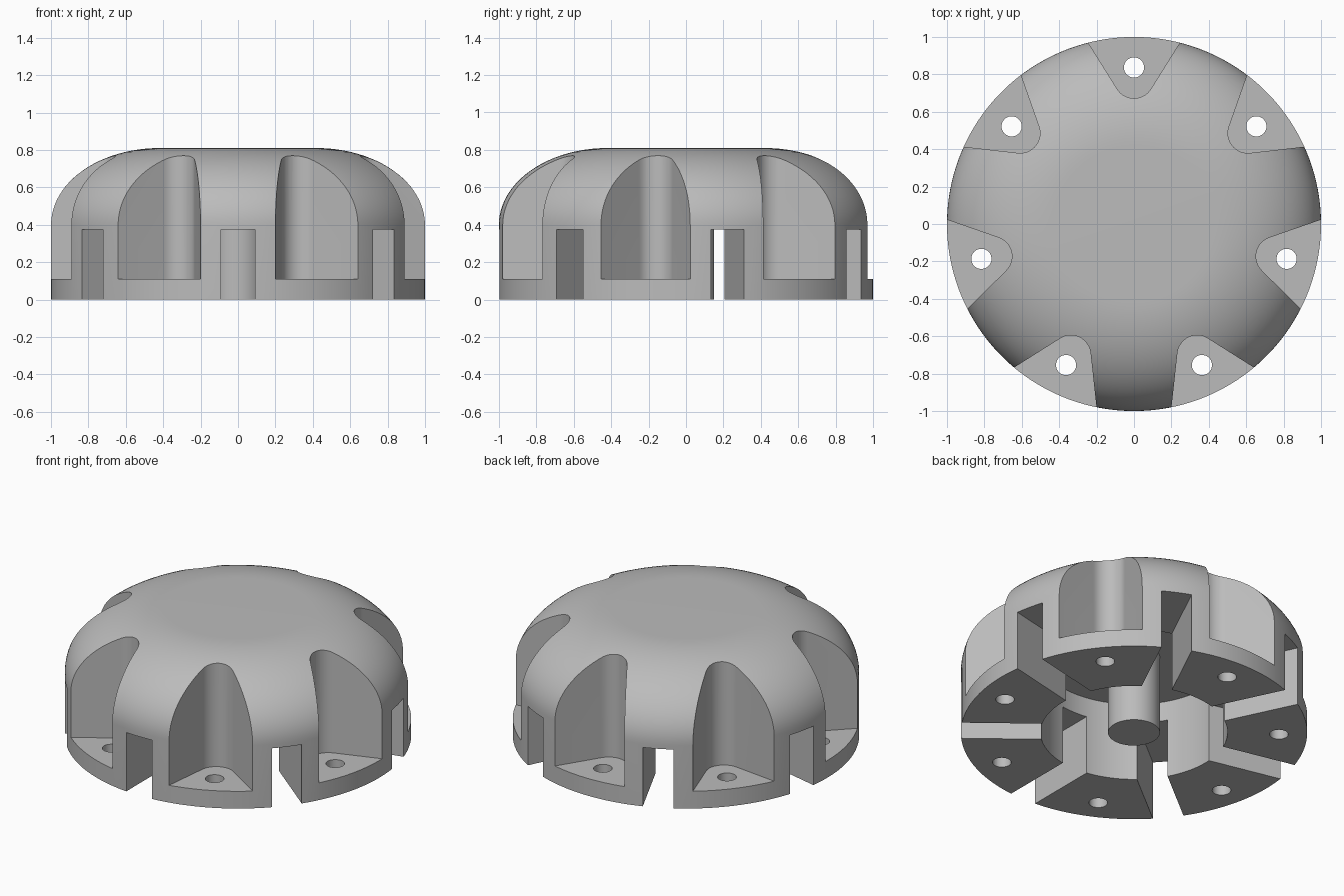
import bpy, bmesh, math
from mathutils import Matrix

old = bpy.data.objects.get("Cube")
if old:
    bpy.data.objects.remove(old, do_unlink=True)

COUNT = 7
SEGMENTS = 140
STEP = math.tau / COUNT

grey = bpy.data.materials.new("plain_grey")
grey.use_nodes = True
colour = (0.5, 0.5, 0.5, 1)
grey.diffuse_color = colour
grey.node_tree.nodes["Principled BSDF"].inputs["Base Color"].default_value = colour


def finish(name, bm):
    bmesh.ops.recalc_face_normals(bm, faces=bm.faces[:])
    mesh = bpy.data.meshes.new(name)
    bm.to_mesh(mesh)
    bm.free()
    mesh.materials.append(grey)
    obj = bpy.data.objects.new(name, mesh)
    bpy.context.collection.objects.link(obj)
    return obj


def revolve(name, profile, closed=False):
    """Spin (radius, height) points around z; open ends are capped flat."""
    bm = bmesh.new()
    rings = []
    for i in range(SEGMENTS):
        a = math.tau * i / SEGMENTS
        rings.append([bm.verts.new((r * math.cos(a), r * math.sin(a), z)) for r, z in profile])
    n = len(profile)
    for i in range(SEGMENTS):
        a, b = rings[i], rings[(i + 1) % SEGMENTS]
        for j in range(n if closed else n - 1):
            k = (j + 1) % n
            bm.faces.new((a[j], b[j], b[k], a[k]))
    if not closed:
        for j in (0, n - 1):
            bm.faces.new([ring[j] for ring in rings])
    return finish(name, bm)


def radial_prisms(name, outline, low, high, start):
    """Extrude a flat outline (pointing along +x) and repeat it around z."""
    bm = bmesh.new()
    for i in range(COUNT):
        turn = Matrix.Rotation(start + i * STEP, 4, "Z")
        bottom = [bm.verts.new(turn @ Matrix.Translation((x, y, low)).translation) for x, y in outline]
        top = [bm.verts.new(turn @ Matrix.Translation((x, y, high)).translation) for x, y in outline]
        bm.faces.new(bottom)
        bm.faces.new(top)
        for j in range(len(outline)):
            k = (j + 1) % len(outline)
            bm.faces.new((bottom[j], bottom[k], top[k], top[j]))
    return finish(name, bm)


# Domed body: straight side wall, elliptical shoulder, flat crown
SHOULDER, HEIGHT, CROWN = 0.4, 0.81, 0.42
profile = [(1, 0)]
for i in range(25):
    t = math.pi / 2 * i / 24
    profile.append((CROWN + (1 - CROWN) * math.cos(t),
                    SHOULDER + (HEIGHT - SHOULDER) * math.sin(t)))
body = revolve("domed_body", profile)

# Underside ring cavity, leaving the centre post
cavity = revolve("ring_cavity_cutter",
                 [(0.15, -0.1), (0.54, -0.1), (0.54, 0.5), (0.15, 0.5)], closed=True)

# Wedge pockets with a rounded inner tip
half, tip, mid = math.radians(32), 0.106, 0.778
spread = math.pi / 2 - half
outline = []
for i in range(17):
    a = math.pi - spread + 2 * spread * i / 16
    outline.append((mid + tip * math.cos(a), tip * math.sin(a)))
reach = 0.6
x0, y0 = outline[-1]
far = (x0 + reach * math.cos(half), y0 - reach * math.sin(half))
outline += [far, (far[0], -far[1])]
pockets = radial_prisms("pocket_cutter", outline, 0.11, 1.2, math.pi / 2)

# Bolt holes through the pocket floors
circle = [(0.837 + 0.054 * math.cos(math.tau * i / 32), 0.054 * math.sin(math.tau * i / 32))
          for i in range(32)]
holes = radial_prisms("bolt_hole_cutter", circle, -0.1, 0.3, math.pi / 2)

# Straight slots between the pockets
bar = [(0.4, -0.09), (1.2, -0.09), (1.2, 0.09), (0.4, 0.09)]
slots = radial_prisms("slot_cutter", bar, -0.1, 0.375, -math.pi / 2)

# Carve the body
bpy.ops.object.select_all(action="DESELECT")
bpy.context.view_layer.objects.active = body
body.select_set(True)
for cutter in (cavity, pockets, holes, slots):
    cutter.hide_render = True
    cut = body.modifiers.new(cutter.name, "BOOLEAN")
    cut.operation = "DIFFERENCE"
    cut.solver = "EXACT"
    cut.object = cutter
    bpy.ops.object.modifier_apply(modifier=cut.name)
    bpy.data.objects.remove(cutter, do_unlink=True)

bpy.ops.object.shade_smooth_by_angle(angle=math.radians(25))
